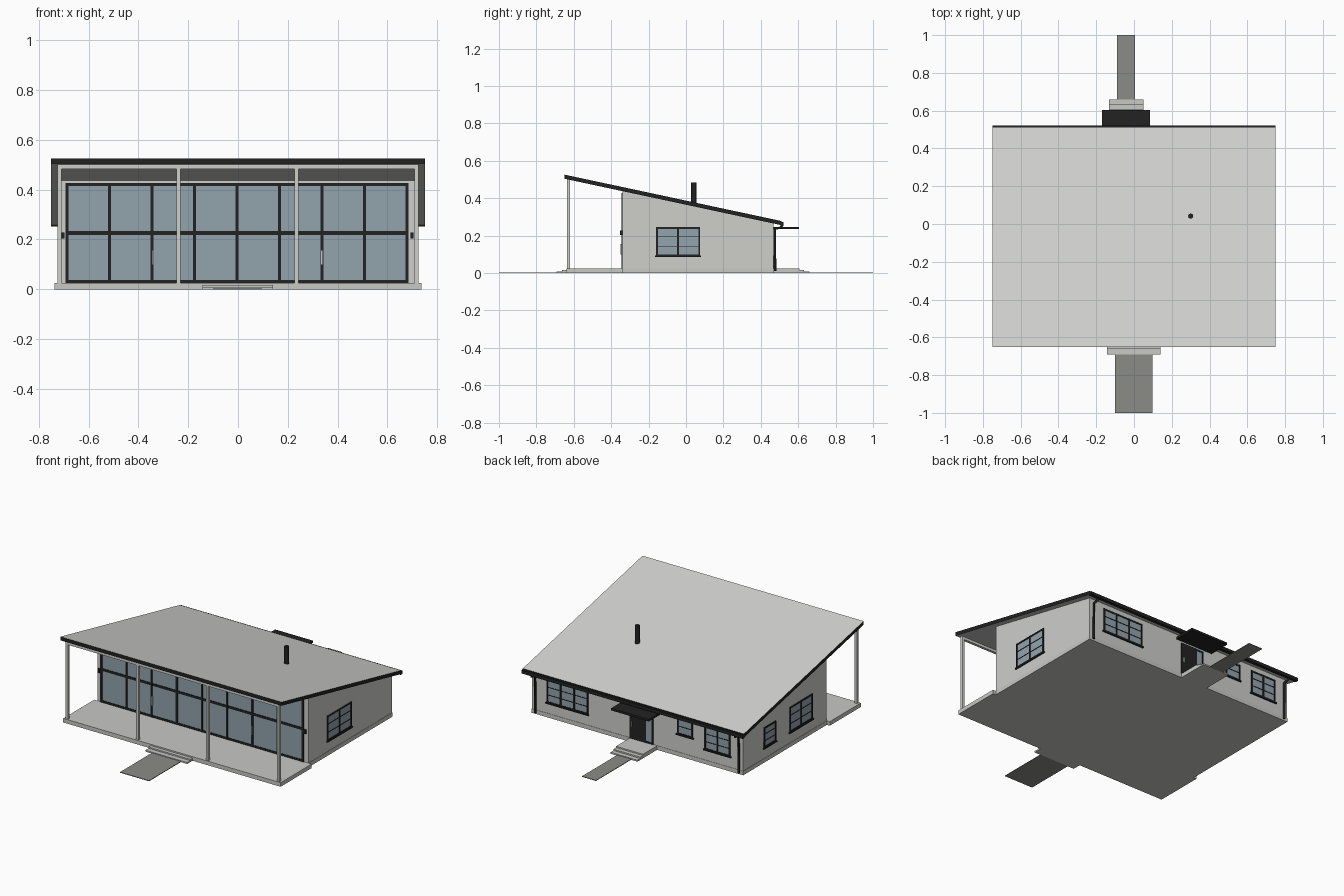
import bpy, bmesh
from mathutils import Vector

cube = bpy.data.objects.get("Cube")
if cube:
    bpy.data.objects.remove(cube)


def material(name, r, g, b):
    m = bpy.data.materials.new(name)
    m.use_nodes = True
    m.diffuse_color = (r, g, b, 1)
    m.node_tree.nodes["Principled BSDF"].inputs["Base Color"].default_value = (r, g, b, 1)
    return m


PLASTER = material("pale plaster", 0.62, 0.62, 0.60)
ROOF = material("pale roof sheet", 0.65, 0.65, 0.64)
CONCRETE = material("light concrete", 0.58, 0.58, 0.56)
PAVING = material("grey paving", 0.26, 0.26, 0.24)
DARK = material("charcoal trim", 0.016, 0.016, 0.016)
GLASS = material("blue grey glass", 0.29, 0.37, 0.42)
METAL = material("pale metal", 0.55, 0.55, 0.55)


def finish(name, bm, *mats):
    bmesh.ops.recalc_face_normals(bm, faces=bm.faces)
    me = bpy.data.meshes.new(name)
    bm.to_mesh(me)
    bm.free()
    ob = bpy.data.objects.new(name, me)
    bpy.context.collection.objects.link(ob)
    for m in mats:
        me.materials.append(m)
    return ob


def box(name, xs, ys, zs, mat):
    """Axis-aligned box given its extent on each axis."""
    bm = bmesh.new()
    bmesh.ops.create_cube(bm, size=1)
    lo, hi = (Vector(p) for p in zip(xs, ys, zs))
    for v in bm.verts:
        v.co = (lo + hi) / 2 + v.co * (hi - lo)
    return finish(name, bm, mat)


def prism(name, half_width, profile, *mats):
    """Side profile in y and z, extruded across x."""
    bm = bmesh.new()
    face = bm.faces.new([bm.verts.new((-half_width, y, z)) for y, z in profile])
    new = bmesh.ops.extrude_face_region(bm, geom=[face])["geom"]
    bmesh.ops.translate(bm, vec=(2 * half_width, 0, 0),
                        verts=[v for v in new if isinstance(v, bmesh.types.BMVert)])
    return finish(name, bm, *mats)


def rod(name, points, radius, mat):
    """Round pipe along a path."""
    cu = bpy.data.curves.new(name, "CURVE")
    cu.dimensions = "3D"
    cu.bevel_depth = radius
    cu.bevel_resolution = 2
    cu.use_fill_caps = True
    sp = cu.splines.new("POLY")
    sp.points.add(len(points) - 1)
    for p, co in zip(sp.points, points):
        p.co = (*co, 1)
    cu.materials.append(mat)
    ob = bpy.data.objects.new(name, cu)
    bpy.context.collection.objects.link(ob)
    return ob


# Main dimensions
WALL_X, FRONT, BACK, FLOOR = 0.715, -0.34, 0.468, 0.025
EAVE_F, EAVE_B, THICK = -0.65, 0.51, 0.022


def roof_z(y):
    return 0.526 - 0.214 * (y - EAVE_F)


def soffit_z(y):
    return roof_z(y) - THICK


# Each wall: the axis it faces, its outward sign and its position
WALLS = {"front": (1, -1, FRONT), "back": (1, 1, BACK),
         "left": (0, 1, WALL_X), "right": (0, -1, -WALL_X)}


def plate(name, wall, a0, a1, z0, z1, depth, mat):
    """Thin plate lying on a wall, from a0 to a1 along it."""
    axis, sign, pos = WALLS[wall]
    out = sorted((pos - sign * 0.002, pos + sign * depth))
    xs, ys = (out, (a0, a1)) if axis == 0 else ((a0, a1), out)
    return box(name, xs, ys, (z0, z1), mat)


def window(name, wall, a0, a1, z0, z1, cols, rows=3, bar=0.009, muntin=0.003, sill=True):
    plate(name + "_glass", wall, a0, a1, z0, z1, 0.002, GLASS)
    for i in range(cols + 1):
        a = a0 + bar / 2 + (a1 - a0 - bar) * i / cols
        plate(name + "_upright", wall, a - bar / 2, a + bar / 2, z0, z1, 0.006, DARK)
    for i in range(rows + 1):
        h = bar if i in (0, rows) else muntin
        z = z0 + h / 2 + (z1 - z0 - h) * i / rows
        plate(name + "_rail", wall, a0, a1, z - h / 2, z + h / 2, 0.005, DARK)
    if sill:
        plate(name + "_sill", wall, a0 - 0.006, a1 + 0.006, z0 - 0.005, z0 + 0.003, 0.009, DARK)


# Slabs
box("house_slab", (-0.717, 0.717), (FRONT, BACK + 0.002), (0, FLOOR), CONCRETE)
box("porch_slab", (-0.737, 0.737), (-0.64, FRONT), (0, FLOOR), CONCRETE)

# House body and roof with dark edges
prism("house_walls", WALL_X, [(FRONT, FLOOR), (BACK, FLOOR),
                              (BACK, soffit_z(BACK)), (FRONT, soffit_z(FRONT))], PLASTER)
roof = prism("roof", 0.75, [(EAVE_F, soffit_z(EAVE_F)), (EAVE_B, soffit_z(EAVE_B)),
                            (EAVE_B, roof_z(EAVE_B)), (EAVE_F, roof_z(EAVE_F))], ROOF, DARK)
for f in roof.data.polygons:
    f.material_index = 0 if abs(f.normal.z) > 0.5 else 1

# Porch posts and beam
for x in (-0.717, -0.239, 0.235, 0.717):
    box("porch_post", (x - 0.008, x + 0.008), (-0.636, -0.62), (FLOOR, 0.49), PLASTER)
prism("porch_beam", 0.725, [(-0.636, 0.482), (-0.62, 0.482),
                            (-0.62, soffit_z(-0.62)), (-0.636, soffit_z(-0.636))], PLASTER)

# Glazed front with sliding door handles
window("front_glazing", "front", -0.693, 0.685, FLOOR, 0.427, 8, 2, 0.012, 0.015, False)
for x in (-0.34, 0.337):
    plate("sliding_door_handle", "front", x - 0.003, x + 0.003, 0.1, 0.155, 0.009, METAL)

# Side and back windows
window("left_window", "left", -0.16, 0.075, 0.09, 0.245, 2)
window("right_large_window", "right", -0.2, 0.02, 0.09, 0.245, 2)
window("right_small_window", "right", 0.155, 0.27, 0.09, 0.215, 1)
window("back_wide_window", "back", 0.335, 0.615, 0.09, 0.235, 3)
window("back_small_window", "back", -0.375, -0.27, 0.135, 0.235, 1, 2)
window("back_corner_window", "back", -0.63, -0.455, 0.09, 0.235, 2)

# Back door with side light, handle and canopy
window("door_side_light", "back", -0.108, -0.05, FLOOR, 0.222, 1, 1, sill=False)
plate("back_door", "back", -0.055, 0.052, FLOOR, 0.222, 0.006, DARK)
plate("back_door_handle", "back", 0.034, 0.04, 0.1, 0.13, 0.009, METAL)
box("door_canopy", (-0.17, 0.086), (BACK, 0.603), (0.234, 0.247), DARK)

# Steps and paths
for y, z in ((-0.662, 0.017), (-0.692, 0.009)):
    box("front_step", (-0.143, 0.14), (y, -0.638), (0, z), CONCRETE)
box("front_path", (-0.1, 0.097), (-1, -0.69), (0, 0.004), PAVING)
for y, z in ((0.606, FLOOR), (0.632, 0.017), (0.66, 0.009)):
    box("back_step", (-0.133, 0.05), (BACK, y), (0, z), CONCRETE)
box("back_path", (-0.09, 0.005), (0.658, 1), (0, 0.004), PAVING)

# Gutter and downpipes
box("gutter", (-0.75, 0.75), (EAVE_B - 0.006, 0.522), (0.252, 0.272), DARK)
for x in (-0.69, 0.69):
    rod("downpipe", [(x, 0.513, 0.258), (x, 0.508, 0.243), (x, 0.476, 0.236),
                     (x, 0.476, 0.01)], 0.007, DARK)

# Chimney flue
rod("chimney_flue", [(0.3, 0.042, 0.35), (0.3, 0.042, 0.485)], 0.014, DARK)

# Porch wall lamps
for x in (-0.702, 0.698):
    box("wall_lamp", (x - 0.006, x + 0.006), (FRONT - 0.012, FRONT), (0.203, 0.227), DARK)
